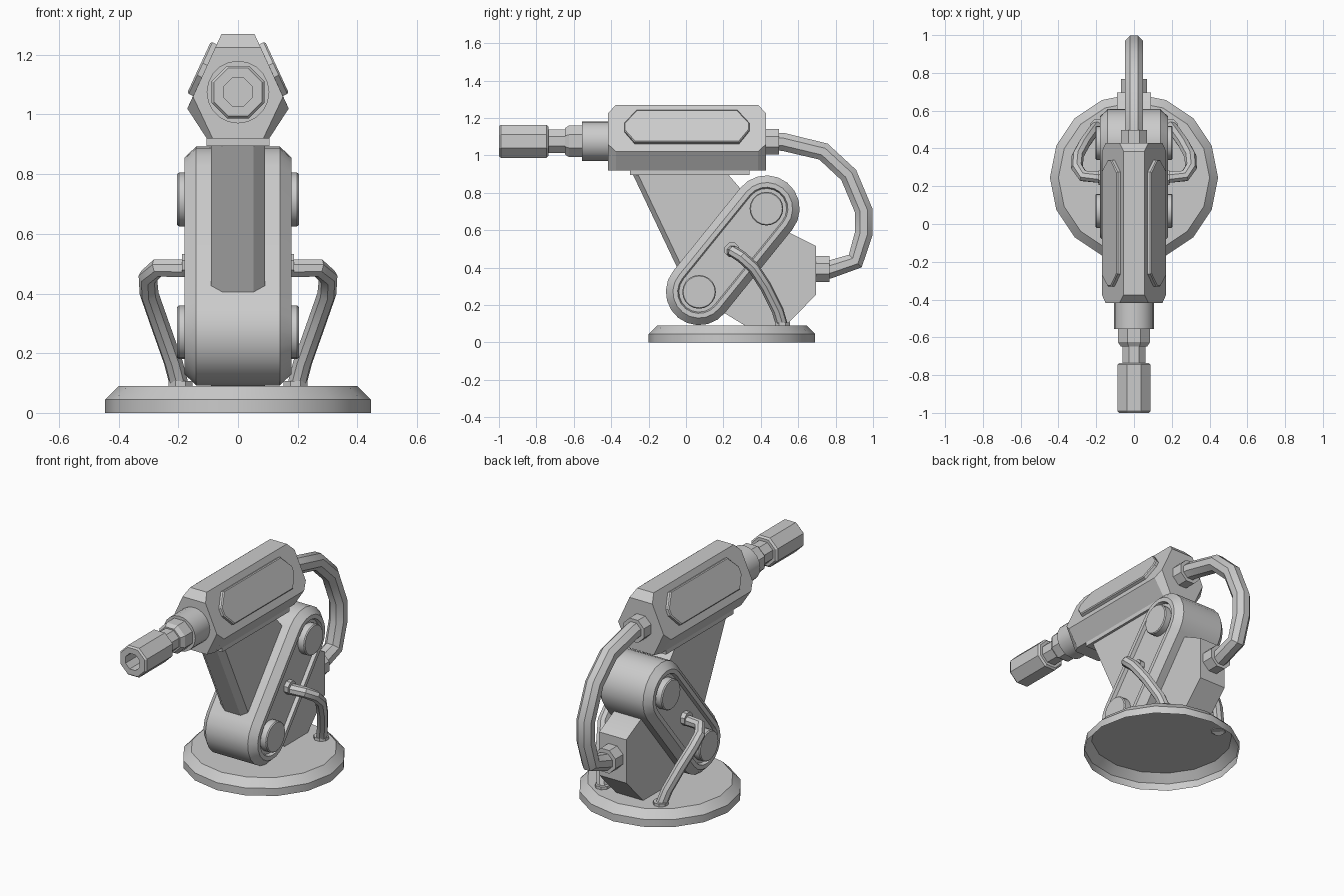
import bpy, bmesh, math
from mathutils import Vector

if "Cube" in bpy.data.objects:
    bpy.data.objects.remove(bpy.data.objects["Cube"])


def loft(name, rings, start=True, end=True):
    """Skin a list of equal-length closed rings, with optional end caps."""
    bm = bmesh.new()
    vs = [[bm.verts.new(p) for p in r] for r in rings]
    n = len(rings[0])
    for a, b in zip(vs, vs[1:]):
        for i in range(n):
            j = (i + 1) % n
            bm.faces.new((a[i], a[j], b[j], b[i]))
    if start:
        bm.faces.new(vs[0][::-1])
    if end:
        bm.faces.new(vs[-1])
    bmesh.ops.recalc_face_normals(bm, faces=bm.faces)
    me = bpy.data.meshes.new(name)
    bm.to_mesh(me)
    bm.free()
    for p in me.polygons:
        p.use_smooth = True
    me.set_sharp_from_angle(angle=math.radians(30))
    ob = bpy.data.objects.new(name, me)
    bpy.context.collection.objects.link(ob)
    return ob


def lathe(name, axis, centre, prof, n, flat=False, start=True):
    """Profile of (distance, radius) turned about axis; flat = radius to flats."""
    k = 1 / math.cos(math.pi / n) if flat else 1
    off = math.pi / n if flat else 0
    rings = []
    for d, r in prof:
        ring = []
        for i in range(n):
            a = off + 2 * math.pi * i / n
            c, s = r * k * math.cos(a), r * k * math.sin(a)
            p = {'x': (d, c, s), 'y': (c, d, s), 'z': (c, s, d)}[axis]
            ring.append(Vector(p) + Vector(centre))
        rings.append(ring)
    return loft(name, rings, start)


def hose(name, pts, r, u, n=8):
    """Sweep an n-gon along a path, carrying the frame from point to point."""
    pts = [Vector(p) for p in pts]
    u = Vector(u)
    rings = []
    for i, p in enumerate(pts):
        a = (p - pts[i - 1]).normalized() if i else Vector()
        b = (pts[i + 1] - p).normalized() if i < len(pts) - 1 else Vector()
        t = (a + b).normalized()
        u = (u - t * u.dot(t)).normalized()
        v = t.cross(u)
        ang = [2 * math.pi * (j + 0.5) / n for j in range(n)]
        rings.append([p + (u * math.cos(q) + v * math.sin(q)) * r for q in ang])
    return loft(name, rings)


def prism(name, prof, xs):
    return loft(name, [[(x, y, z) for y, z in prof] for x in xs])


# Round base, open underneath
lathe('base', 'z', (0, 0.245, 0), [(0, 0.445), (0.045, 0.445), (0.09, 0.40)], 16, start=False)

# Slanted link with chamfered rim and recessed sides
LOW, TOP = (0.07, 0.27), (0.43, 0.715)
tilt = math.atan2(TOP[1] - LOW[1], TOP[0] - LOW[0])


def stadium(x, r, seg=10):
    out = []
    for c, a0 in ((TOP, tilt - math.pi / 2), (LOW, tilt + math.pi / 2)):
        for i in range(seg + 1):
            a = a0 + math.pi * i / seg
            out.append((x, c[0] + r * math.cos(a), c[1] + r * math.sin(a)))
    return out


half = [(0.16, 0.108), (0.18, 0.115), (0.18, 0.14), (0.14, 0.178)]
loft('link_arm', [stadium(-x, r) for x, r in half] + [stadium(x, r) for x, r in half[::-1]])

# Pivot pins through the link
for nm, c in (('lower_pin', LOW), ('upper_pin', TOP)):
    lathe(nm, 'x', (0, c[0], c[1]), [(-0.204, 0.085), (-0.198, 0.09), (0.198, 0.09), (0.204, 0.085)], 20)

# Rear motor block
prism('rear_block', [(0.2, 0.16), (0.315, 0.09), (0.535, 0.09), (0.695, 0.255),
                     (0.695, 0.515), (0.55, 0.588), (0.4, 0.6)], (-0.09, 0.09))

# Tapered support under the head, front edges chamfered
full = [(-0.29, 0.91), (-0.045, 0.395), (0.1, 0.35), (0.43, 0.7), (0.31, 0.8), (0.215, 0.91)]
slim = [(-0.262, 0.91), (-0.025, 0.41)] + full[2:]
loft('head_support', [[(x, y, z) for y, z in pr] for x, pr in
                      ((-0.09, slim), (-0.052, full), (0.052, full), (0.09, slim))])
prism('mount_plate', [(-0.3, 0.895), (0.34, 0.895), (0.34, 0.93), (-0.3, 0.93)], (-0.105, 0.105))


# Head: six-sided body with chamfered ends
def section(y, half_pts):
    return [(x, y, z) for x, z in half_pts] + [(-x, y, z) for x, z in half_pts[::-1]]


main = [(0.055, 1.27), (0.17, 1.02), (0.105, 0.92)]
tip = [(0.076, 1.225), (0.151, 1.06), (0.085, 0.92)]
loft('head_body', [section(-0.417, tip), section(-0.375, main), section(0.385, main), section(0.428, tip)])

# Raised side panels lying on the sloped faces
outline = [(-0.265, 1.235), (0.275, 1.235), (0.34, 1.165), (0.34, 1.13),
           (0.285, 1.062), (-0.275, 1.062), (-0.33, 1.125), (-0.33, 1.165)]
nx, nz = 0.908, 0.418
for s, nm in ((1, 'right'), (-1, 'left')):
    rings = []
    for d, k in ((-0.01, 1), (0.016, 1), (0.022, 0.95)):
        ring = []
        for y, z in outline:
            z = 1.148 + (z - 1.148) * k
            x = 0.055 + (1.27 - z) * 0.46
            ring.append((s * (x + nx * d), y * (1 - (1 - k) * 0.3), z + nz * d))
        rings.append(ring)
    loft(nm + '_panel', rings)

# Nozzle parts along the front
C = (0, 0, 1.075)
lathe('nozzle_collar', 'y', C, [(-0.40, 0.105), (-0.555, 0.105)], 20)
lathe('nozzle_nut', 'y', C, [(-0.55, 0.085), (-0.625, 0.085), (-0.648, 0.07)], 8, True)
lathe('nozzle_neck', 'y', C, [(-0.64, 0.062), (-0.75, 0.062)], 8, True)
lathe('nozzle_tip', 'y', C, [(-0.735, 0.078), (-0.745, 0.088), (-0.99, 0.088), (-1.0, 0.08),
                             (-1.0, 0.047), (-0.88, 0.047)], 8, True)

# Rear hose and its fittings
hose('rear_hose', [(0, 0.43, 1.075), (0, 0.52, 1.072), (0, 0.735, 1.02), (0, 0.87, 0.895), (0, 0.95, 0.705),
                   (0, 0.95, 0.58), (0, 0.905, 0.435), (0, 0.77, 0.39), (0, 0.70, 0.39)], 0.052, (1, 0, 0))
lathe('upper_hose_fitting', 'y', (0, 0, 1.072), [(0.42, 0.068), (0.497, 0.068)], 8, True)
lathe('lower_hose_fitting', 'y', (0, 0, 0.393), [(0.68, 0.069), (0.768, 0.069)], 8, True)

# Side hoses from link to base, with collars
for s, nm in ((1, 'right'), (-1, 'left')):
    path = [(0.16, 0.245, 0.485), (0.27, 0.255, 0.485), (0.302, 0.30, 0.455), (0.298, 0.36, 0.40),
            (0.263, 0.425, 0.30), (0.217, 0.49, 0.17), (0.195, 0.515, 0.085)]
    hose(nm + '_side_hose', [(s * x, y, z) for x, y, z in path], 0.032, (0, 0, 1))
    lathe(nm + '_hose_collar', 'x', (0, 0.245, 0.495), [(s * 0.155, 0.038), (s * 0.188, 0.038)], 8, True)
    lathe(nm + '_hose_foot', 'z', (s * 0.193, 0.515, 0), [(0.085, 0.04), (0.107, 0.04)], 8, True)
